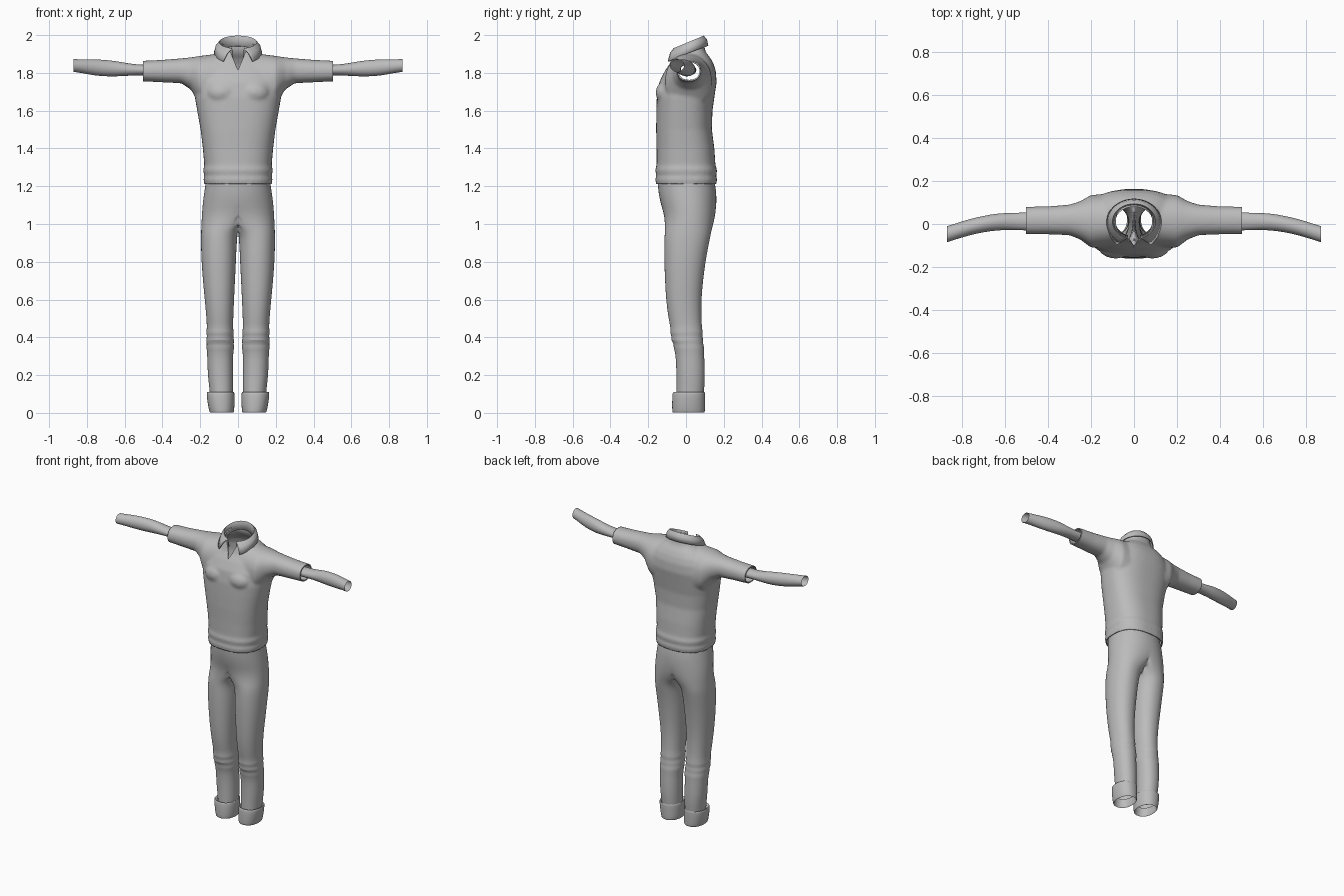
import bpy, bmesh
from math import sin, cos, radians, tau, copysign
from mathutils import Matrix, Vector

cube = bpy.data.objects.get("Cube")
if cube:
    bpy.data.objects.remove(cube)

cloth = bpy.data.materials.new("grey cloth")
cloth.use_nodes = True
cloth.diffuse_color = (0.5, 0.5, 0.5, 1)
cloth.node_tree.nodes["Principled BSDF"].inputs["Base Color"].default_value = (0.5, 0.5, 0.5, 1)
parts = []


def loft(bm, rings, axis="z", n=32, power=2.0, caps=False, clamp=False):
    """Skin rings given as (position, low a, high a, low b, high b)."""
    rows = []
    for t, a0, a1, b0, b1 in rings:
        row = []
        for i in range(n):
            c, s = cos(tau * i / n), sin(tau * i / n)
            a = (a0 + a1) / 2 + (a1 - a0) / 2 * copysign(abs(c) ** (2 / power), c)
            b = (b0 + b1) / 2 + (b1 - b0) / 2 * copysign(abs(s) ** (2 / power), s)
            if clamp:
                a = max(a, 0)
            row.append(bm.verts.new((a, b, t) if axis == "z" else (t, a, b)))
        rows.append(row)
    for r, q in zip(rows, rows[1:]):
        for i in range(n):
            j = (i + 1) % n
            f = (r[i], r[j], q[j], q[i])
            if not (clamp and all(v.co.x < 1e-5 for v in f)):
                bm.faces.new(f)
    if caps:
        bm.faces.new(rows[0])
        bm.faces.new(rows[-1])
    bmesh.ops.recalc_face_normals(bm, faces=bm.faces[:])


def finish(name, bm, mirror=False, subsurf=0, thick=0.0):
    mesh = bpy.data.meshes.new(name)
    bm.to_mesh(mesh)
    bm.free()
    ob = bpy.data.objects.new(name, mesh)
    bpy.context.collection.objects.link(ob)
    mesh.materials.append(cloth)
    if mirror:
        m = ob.modifiers.new("Mirror", "MIRROR")
        m.use_clip = True
        m.merge_threshold = 0.0005
    if subsurf:
        m = ob.modifiers.new("Subdivision", "SUBSURF")
        m.levels = m.render_levels = subsurf
    if thick:
        m = ob.modifiers.new("Solidify", "SOLIDIFY")
        m.thickness = thick
        m.offset = -1
    parts.append(ob)
    return ob


# Shirt: torso, sleeves and chest fused into one skin
bm = bmesh.new()
loft(bm, [
    (1.17, -.175, .175, -.155, .155), (1.215, -.178, .178, -.158, .16),
    (1.235, -.184, .184, -.163, .166), (1.255, -.178, .178, -.157, .16),
    (1.285, -.185, .185, -.163, .165), (1.31, -.178, .178, -.156, .156),
    (1.4, -.186, .186, -.156, .15), (1.5, -.198, .198, -.158, .137),
    (1.6, -.216, .216, -.157, .14), (1.67, -.228, .228, -.155, .15),
    (1.75, -.23, .23, -.142, .162), (1.81, -.21, .21, -.112, .158),
    (1.85, -.185, .185, -.085, .145), (1.88, -.15, .15, -.075, .128),
    (1.905, -.108, .108, -.068, .108), (1.93, -.092, .092, -.062, .098),
    (2.03, -.088, .088, -.055, .098)], n=64, power=2.5, caps=True)
sleeve = [(.56, -.047, .08, 1.757, 1.862), (.5, -.047, .08, 1.755, 1.864),
          (.4, -.048, .082, 1.75, 1.869), (.3, -.052, .09, 1.745, 1.877),
          (.25, -.072, .106, 1.712, 1.882), (.2, -.11, .135, 1.63, 1.89),
          (.12, -.11, .14, 1.58, 1.9)]
both = sleeve + [(-r[0], *r[1:]) for r in reversed(sleeve)]
loft(bm, both, "x", n=48, power=2.2, caps=True)
for side in (-1, 1):
    bmesh.ops.create_uvsphere(
        bm, u_segments=24, v_segments=16, radius=1,
        matrix=Matrix.Translation((side * .085, -.108, 1.695)) @ Matrix.Diagonal((.08, .053, .06, 1)))
shirt = finish("shirt", bm)
m = shirt.modifiers.new("Remesh", "REMESH")
m.mode, m.voxel_size = "VOXEL", 0.008
m = shirt.modifiers.new("Smooth", "SMOOTH")
m.factor, m.iterations = 0.5, 10
bm = bmesh.new()
bm.from_object(shirt, bpy.context.evaluated_depsgraph_get())
shirt.modifiers.clear()


def cut(point, normal, clear=True):
    geom = bm.verts[:] + bm.edges[:] + bm.faces[:]
    bmesh.ops.bisect_plane(bm, geom=geom, plane_co=point, plane_no=normal, clear_outer=clear)


# Open the hem, sleeve ends, neck and the V at the throat
cut((0, 0, 1.212), (0, 0, -1))
cut((.503, 0, 0), (1, 0, 0))
cut((-.503, 0, 0), (-1, 0, 0))
cut((0, .01, 1.94), (0, -.3, 1))
for side in (-1, 1):
    cut((0, 0, 1.815), (side, 0, -.42), False)
throat = [f for f in bm.faces if f.calc_center_median().y < 0
          and abs(f.calc_center_median().x) < .42 * (f.calc_center_median().z - 1.815)]
bmesh.ops.delete(bm, geom=throat, context="FACES")
bm.to_mesh(shirt.data)
bm.free()
m = shirt.modifiers.new("Solidify", "SOLIDIFY")
m.thickness, m.offset = 0.008, -1

# Collar: inner stand folding over into a pointed leaf
bm = bmesh.new()
rows, steps = [], 20
for i in range(steps + 1):
    k = i / steps
    a, b = radians(-72 + 162 * k), radians(-52 + 142 * k)
    fold = Vector((.1 * cos(a), .012 + .082 * sin(a), 1.963 + .034 * sin(a)))
    stand = Vector((fold.x * .86, .012 + .068 * sin(a), fold.z - .055))
    depth = .135 if sin(b) < 0 else .108
    edge = Vector((.128 * cos(b), .01 + depth * sin(b), 1.905 + (.055 if sin(b) < 0 else .038) * sin(b)))
    mid = fold.lerp(edge, .45) + Vector((.006 * cos(b), .006 * sin(b), .006))
    line = [stand, fold.lerp(stand, .15), fold, fold.lerp(mid, .2), mid, edge]
    if i == steps:
        for p in line:
            p.x = 0
    rows.append([bm.verts.new(p) for p in line])
for r, q in zip(rows, rows[1:]):
    for j in range(5):
        bm.faces.new((r[j], r[j + 1], q[j + 1], q[j]))
bmesh.ops.recalc_face_normals(bm, faces=bm.faces[:])
finish("collar", bm, mirror=True, thick=0.006)

# Forearm sleeves
bm = bmesh.new()
loft(bm, [
    (.45, -.03, .055, 1.785, 1.845), (.52, -.03, .053, 1.787, 1.843),
    (.58, -.027, .052, 1.785, 1.85), (.64, -.03, .049, 1.781, 1.862),
    (.7, -.038, .038, 1.781, 1.869), (.76, -.051, .025, 1.786, 1.872),
    (.82, -.069, .006, 1.798, 1.872), (.87, -.085, -.01, 1.805, 1.873)], "x", n=24)
finish("forearm_sleeves", bm, mirror=True, subsurf=1)

# Trousers: one leg that widens into half of the hips
bm = bmesh.new()
loft(bm, [
    (1.23, -.17, .17, -.15, .15), (1.18, -.177, .177, -.148, .16),
    (1.12, -.186, .186, -.138, .162), (1.06, -.15, .191, -.118, .157),
    (1.01, -.08, .193, -.112, .147), (.97, -.025, .195, -.112, .136),
    (.94, .003, .196, -.113, .13), (.88, .008, .196, -.115, .118),
    (.8, .011, .193, -.115, .103), (.7, .016, .186, -.111, .09),
    (.6, .021, .176, -.106, .081), (.5, .025, .167, -.093, .081),
    (.445, .027, .164, -.08, .085), (.425, .021, .169, -.086, .09),
    (.405, .027, .163, -.075, .086), (.385, .02, .17, -.08, .092),
    (.365, .024, .164, -.064, .09), (.345, .019, .168, -.067, .097),
    (.32, .026, .163, -.056, .095), (.25, .026, .162, -.052, .099),
    (.18, .026, .158, -.05, .1), (.12, .026, .15, -.05, .096),
    (.08, .028, .148, -.05, .092)], n=40, power=2.15, clamp=True)
finish("trousers", bm, mirror=True, subsurf=1)

# Turned-up trouser cuffs
bm = bmesh.new()
loft(bm, [
    (.09, .032, .145, -.045, .088), (.105, .026, .155, -.06, .095),
    (.112, .021, .164, -.068, .1), (.104, .018, .167, -.072, .102),
    (.05, .018, .161, -.074, .101), (.004, .021, .151, -.073, .1),
    (.0, .024, .148, -.07, .097), (.004, .028, .144, -.066, .093),
    (.06, .03, .146, -.058, .09)], n=36, power=2.2)
finish("trouser_cuffs", bm, mirror=True, subsurf=1)

# Smooth shading with crisp hems
bpy.ops.object.select_all(action="DESELECT")
for ob in parts:
    ob.select_set(True)
bpy.context.view_layer.objects.active = shirt
bpy.ops.object.shade_smooth_by_angle(angle=radians(50))
